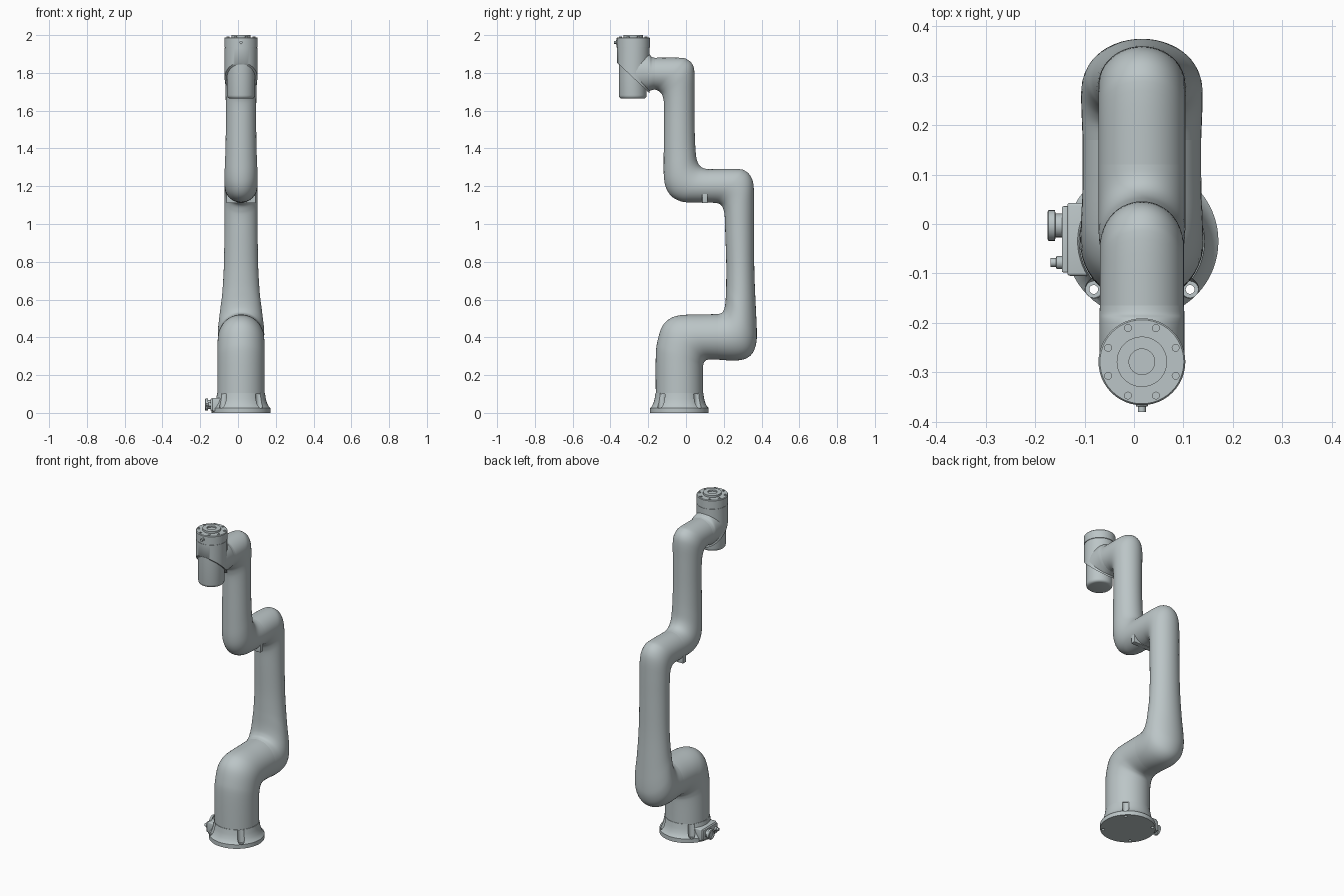
import bpy, bmesh, math
from mathutils import Vector

CX = 0.016                 # arm plane
BASE_Y, TOOL_Y = -0.035, -0.279
SEG = 48

grey = bpy.data.materials.new("light_grey")
grey.diffuse_color = (0.50, 0.56, 0.57, 1)


def make(name, bm, angle=35):
    bmesh.ops.recalc_face_normals(bm, faces=bm.faces)
    me = bpy.data.meshes.new(name)
    bm.to_mesh(me)
    bm.free()
    ob = bpy.data.objects.new(name, me)
    bpy.context.collection.objects.link(ob)
    me.materials.append(grey)
    smooth(ob, angle)
    return ob


def smooth(ob, angle=35):
    bpy.ops.object.select_all(action='DESELECT')
    ob.select_set(True)
    bpy.context.view_layer.objects.active = ob
    bpy.ops.object.shade_smooth_by_angle(angle=math.radians(angle))


def skin(bm, rings):
    """Bridge rings of vertices and cap both ends."""
    for a, b in zip(rings, rings[1:]):
        for i in range(len(a)):
            j = (i + 1) % len(a)
            bm.faces.new((a[i], a[j], b[j], b[i]))
    bm.faces.new(rings[0])
    bm.faces.new(rings[-1])


def lathe(name, profile, centre, axis='Z', seg=SEG):
    """Turn (radius, height) pairs about an axis through centre."""
    bm = bmesh.new()
    rings = []
    for r, h in profile:
        ring = []
        for i in range(seg):
            t = 2 * math.pi * i / seg
            a, b = r * math.cos(t), r * math.sin(t)
            p = {'X': (h, a, b), 'Y': (a, h, b), 'Z': (a, b, h)}[axis]
            ring.append(bm.verts.new(Vector(centre) + Vector(p)))
        rings.append(ring)
    skin(bm, rings)
    return make(name, bm)


def box(name, lo, hi, bevel):
    bm = bmesh.new()
    bmesh.ops.create_cube(bm, size=1)
    for v in bm.verts:
        v.co = Vector([(l + h) / 2 + c * (h - l) for c, l, h in zip(v.co, lo, hi)])
    bmesh.ops.bevel(bm, geom=bm.edges[:], offset=bevel, segments=3, profile=0.5, affect='EDGES')
    return make(name, bm)


def spline(p, i, t):
    a, b, c, d = (p[min(max(k, 0), len(p) - 1)] for k in (i - 1, i, i + 1, i + 2))
    return [0.5 * (2 * q + (r - o) * t + (2 * o - 5 * q + 4 * r - s) * t * t
            + (3 * q - o - 3 * r + s) * t ** 3) for o, q, r, s in zip(a, b, c, d)]


def tube(name, sections, steps=4):
    """Loft ellipses spanning (y1, z1)-(y2, z2), with half width w in x."""
    rows = [spline(sections, i, k / steps) for i in range(len(sections) - 1) for k in range(steps)]
    rows.append(sections[-1])
    bm = bmesh.new()
    rings = []
    for y1, z1, y2, z2, w in rows:
        ring = []
        for i in range(SEG):
            t = 2 * math.pi * i / SEG
            c = math.cos(t) / 2
            ring.append(bm.verts.new((CX + w * math.sin(t),
                        (y1 + y2) / 2 + (y1 - y2) * c, (z1 + z2) / 2 + (z1 - z2) * c)))
        rings.append(ring)
    skin(bm, rings)
    return make(name, bm, 50)


# Base flange with flared skirt, bolt pockets and holes
base = lathe("base_flange", [(0.155, 0), (0.155, 0.025), (0.148, 0.032), (0.138, 0.05),
                             (0.131, 0.075), (0.127, 0.104)], (CX, BASE_Y, 0), seg=64)
for k in range(4):
    t = math.radians(45 + 90 * k)
    at = (CX + 0.138 * math.cos(t), BASE_Y + 0.138 * math.sin(t), 0)
    for prof in ([(0.017, 0.022), (0.024, 0.12)], [(0.009, -0.02), (0.009, 0.06)]):
        cutter = lathe("bolt_cutter", prof, at, seg=20)
        cutter.hide_render = True
        mod = base.modifiers.new("bolt", 'BOOLEAN')
        mod.operation, mod.solver, mod.object = 'DIFFERENCE', 'EXACT', cutter
        bpy.context.view_layer.objects.active = base
        bpy.ops.object.modifier_apply(modifier=mod.name)
        bpy.data.objects.remove(cutter)
smooth(base)

# Connector box on the side of the base
box("connector_box", (-0.135, -0.105, 0.008), (-0.06, 0.043, 0.080), 0.006)
box("connector_cover", (-0.146, -0.098, 0.013), (-0.130, 0.036, 0.075), 0.003)
lathe("large_connector", [(0.024, 0.04), (0.024, 0.016), (0.031, 0.015), (0.031, 0.002),
                          (0.028, 0), (0.022, 0), (0.022, 0.008)], (-0.175, -0.003, 0.044), 'X', 24)
lathe("small_connector", [(0.013, 0.03), (0.013, 0.012), (0.009, 0.011), (0.009, 0)],
      (-0.169, -0.078, 0.044), 'X', 16)

# Shoulder: upright column bending to the back
tube("shoulder", [
    (-.160, .100, .090, .100, .125), (-.160, .300, .090, .230, .125),
    (-.151, .380, .093, .260, .125), (-.125, .460, .100, .274, .124),
    (-.080, .502, .112, .281, .123), (-.020, .518, .125, .283, .121),
    (.080, .521, .142, .283, .120), (.170, .523, .170, .282, .120)])

# Upper link: from the shoulder joint up and forward into the elbow
tube("upper_link", [
    (.170, .523, .170, .282, .120), (.190, .530, .250, .277, .122),
    (.200, .545, .310, .285, .123), (.206, .565, .350, .313, .122),
    (.210, .600, .371, .365, .117), (.212, .650, .375, .430, .110),
    (.213, .700, .370, .550, .100), (.213, .800, .362, .740, .091),
    (.208, .950, .360, .950, .088), (.205, 1.04, .360, 1.10, .088),
    (.200, 1.07, .358, 1.20, .088), (.190, 1.095, .344, 1.25, .088),
    (.172, 1.108, .315, 1.28, .088), (.150, 1.112, .270, 1.291, .088),
    (.120, 1.113, .120, 1.290, .088)])
box("elbow_lip", (CX - .077, .085, 1.111), (CX + .077, .115, 1.18), 0.003)

# Forearm: from the elbow joint up and forward to the wrist
tube("forearm", [
    (.120, 1.113, .120, 1.290, .088), (.020, 1.114, .100, 1.293, .088),
    (-.030, 1.121, .080, 1.302, .088), (-.076, 1.146, .065, 1.320, .088),
    (-.105, 1.190, .055, 1.350, .087), (-.117, 1.250, .050, 1.400, .085),
    (-.118, 1.350, .047, 1.460, .082), (-.116, 1.550, .045, 1.550, .080),
    (-.116, 1.630, .045, 1.700, .081), (-.120, 1.662, .045, 1.800, .083),
    (-.127, 1.685, .034, 1.845, .085), (-.140, 1.700, .008, 1.870, .085),
    (-.155, 1.709, -.030, 1.880, .085), (-.170, 1.712, -.170, 1.880, .085)])

# Wrist: short neck running into a sleeve cut off on a slant
tube("wrist_neck", [
    (-.165, 1.880, -.165, 1.712, .085), (-.182, 1.885, -.180, 1.709, .086),
    (-.200, 1.900, -.195, 1.704, .086), (-.270, 1.905, -.202, 1.701, .086),
    (-.330, 1.890, -.206, 1.703, .086)])
tube("wrist_sleeve", [(-.366, 1.855, -.192, 1.692, .087), (-.366, 1.932, -.192, 1.932, .087)], 1)
lathe("wrist_cap", [(0.058, 1.664), (0.066, 1.666), (0.072, 1.672), (0.074, 1.682), (0.074, 1.88)],
      (CX, TOOL_Y - .003, 0))

# Tool flange with raised ring, recess, bolts and pin holes
lathe("tool_flange", [(0.085, 1.925), (0.085, 1.934), (0.088, 1.935), (0.088, 1.984), (0.085, 1.988),
                      (0.051, 1.988), (0.051, 2.0), (0.026, 2.0), (0.026, 1.991)], (CX, TOOL_Y, 0))
for count, radius, r, z in ((8, 0.074, 0.008, 1.9915), (4, 0.040, 0.0045, 2.0)):
    for k in range(count):
        t = 2 * math.pi * (k + 0.5) / count
        lathe("flange_bolt", [(r, z - 0.01), (r, z), (r * 0.5, z), (r * 0.5, z - 0.003)],
              (CX + radius * math.cos(t), TOOL_Y + radius * math.sin(t), 0), seg=12)
lathe("tool_connector", [(0.012, 0.03), (0.012, 0.012), (0.008, 0.011), (0.008, 0)],
      (CX, -0.381, 1.962), 'Y', 16)
